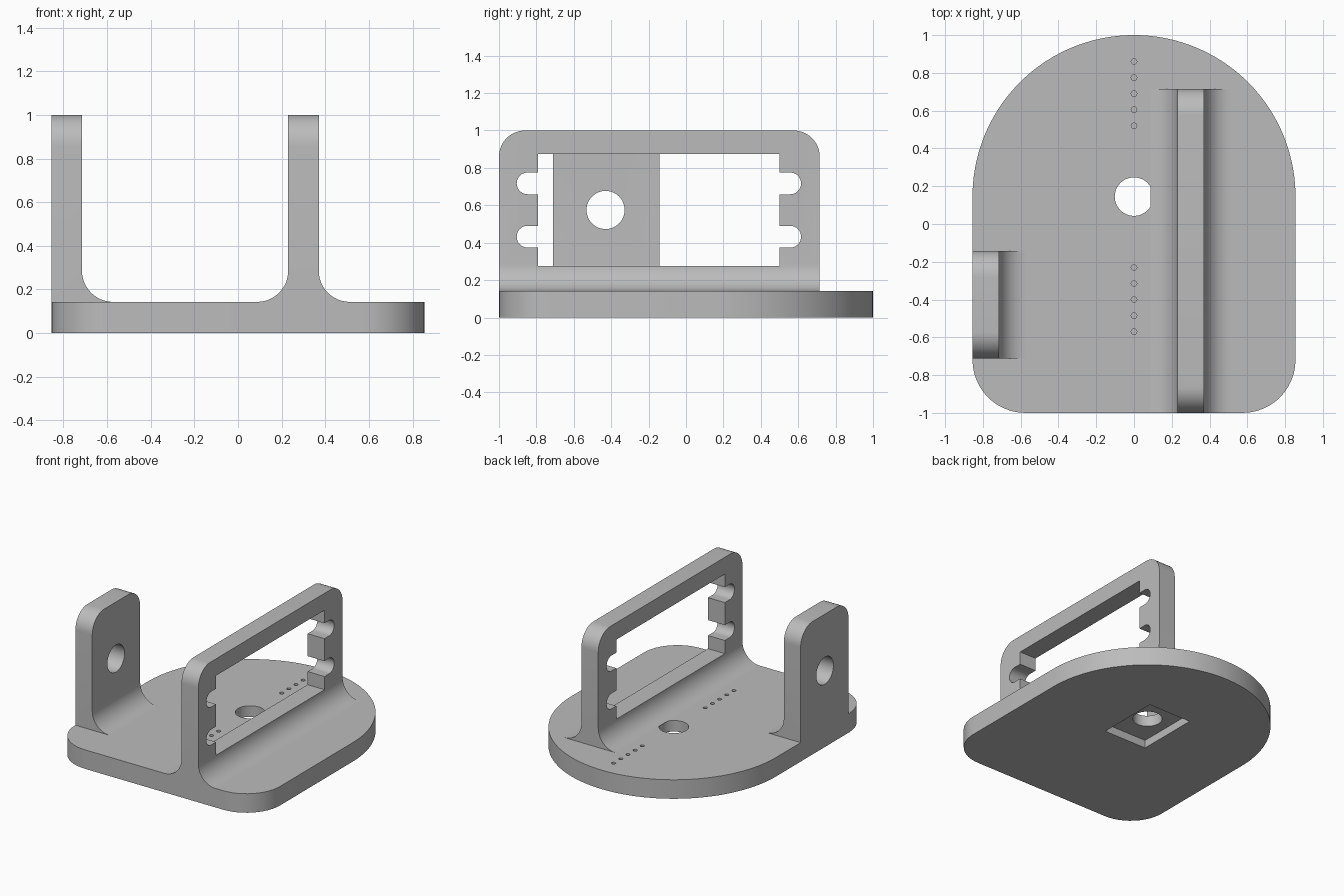
import bpy, bmesh
from math import sin, cos, pi, radians

cube = bpy.data.objects.get("Cube")
if cube:
    bpy.data.objects.remove(cube)

grey = bpy.data.materials.new("plain grey")
grey.use_nodes = True
COLOUR = (0.5, 0.5, 0.5, 1)
grey.diffuse_color = COLOUR
grey.node_tree.nodes["Principled BSDF"].inputs["Base Color"].default_value = COLOUR

THICK = 0.143      # base thickness, also the fillet radius
HALF = 0.855       # half width of the base
HUB = 0.145        # y of the centre hole


def circle(u, v, r, start=0.0, sweep=2 * pi, n=48):
    count = n if sweep >= 2 * pi else n + 1
    return [(u + r * cos(start + sweep * i / n), v + r * sin(start + sweep * i / n))
            for i in range(count)]


def rounded(corners, steps=12):
    """Outline from (u, v[, radius]) corners; right-angled corners are rounded."""
    out = []
    for i, c in enumerate(corners):
        u, v, r = (*c, 0)[:3]
        if not r:
            out.append((u, v))
            continue
        dirs = []
        for q in (corners[i - 1], corners[(i + 1) % len(corners)]):
            du, dv = q[0] - u, q[1] - v
            length = (du * du + dv * dv) ** 0.5
            dirs.append((du / length, dv / length))
        (au, av), (bu, bv) = dirs
        cu, cv = u + r * (au + bu), v + r * (av + bv)
        for k in range(steps + 1):
            t = pi / 2 * k / steps
            out.append((cu - r * (bu * cos(t) + au * sin(t)),
                        cv - r * (bv * cos(t) + av * sin(t))))
    return out


def rect(u0, u1, v0, v1, top=0.0, left=0.0, right=0.0):
    return rounded([(u0, v0, left), (u1, v0, right),
                    (u1, v1, top or right), (u0, v1, top or left)])


def prism(name, outline, axis, lo, hi):
    """Extrude a 2D outline along an axis from lo to hi."""
    place = {"x": lambda u, v: (lo, u, v), "y": lambda u, v: (u, lo, v),
             "z": lambda u, v: (u, v, lo)}[axis]
    bm = bmesh.new()
    bm.faces.new([bm.verts.new(place(u, v)) for u, v in outline])
    bmesh.ops.remove_doubles(bm, verts=bm.verts, dist=0.0005)
    moved = bmesh.ops.extrude_face_region(bm, geom=bm.faces[:])["geom"]
    shift = [hi - lo if a == axis else 0 for a in "xyz"]
    bmesh.ops.translate(bm, vec=shift,
                        verts=[g for g in moved if isinstance(g, bmesh.types.BMVert)])
    bmesh.ops.recalc_face_normals(bm, faces=bm.faces)
    mesh = bpy.data.meshes.new(name)
    bm.to_mesh(mesh)
    bm.free()
    mesh.materials.append(grey)
    obj = bpy.data.objects.new(name, mesh)
    bpy.context.collection.objects.link(obj)
    return obj


def activate(obj):
    bpy.ops.object.select_all(action="DESELECT")
    obj.select_set(True)
    bpy.context.view_layer.objects.active = obj


def combine(obj, tool, operation="DIFFERENCE"):
    activate(obj)
    mod = obj.modifiers.new("cut", "BOOLEAN")
    mod.operation, mod.object, mod.solver = operation, tool, "EXACT"
    bpy.ops.object.modifier_apply(modifier=mod.name)
    bpy.data.objects.remove(tool)


# Base plate: round back, rounded front corners
base = prism("base_plate",
             rounded(circle(0, HUB, HALF, 0, pi, 72) + [(-HALF, -1, 0.28), (HALF, -1, 0.28)]),
             "z", 0, THICK)
combine(base, prism("pocket", rect(-0.18, 0.18, HUB - 0.24, HUB + 0.24), "z", -0.1, 0.06))
combine(base, prism("centre_hole", circle(0, HUB, 0.102), "z", -0.1, 0.3))

# Two rows of small blind holes along the centre line
for first in (0.52, -0.57):
    for i in range(5):
        combine(base, prism("pin_hole", circle(0, first + 0.085 * i, 0.015, n=16), "z", 0.08, 0.3))

# Long frame: upright with a fillet on both sides, trimmed to a rounded outline
frame = prism("long_frame", rounded([
    (0.23 - THICK, THICK), (0.23, THICK, THICK), (0.23, 1.2), (0.37, 1.2),
    (0.37, THICK, THICK), (0.37 + THICK, THICK)]), "y", -1.2, 1.2)
combine(frame, prism("outline", rect(-1, 0.715, 0, 1, top=0.14), "x", 0, 0.7), "INTERSECT")
combine(frame, prism("opening", rect(-0.79, 0.5, 0.275, 0.873), "x", 0, 0.7))

# Round-ended notches at both ends of the opening
for z in (0.432, 0.717):
    combine(frame, prism("notch", rect(-0.905, 0.615, z - 0.058, z + 0.058,
                                       left=0.0575, right=0.0575), "x", 0, 0.7))

# Short tab with one inner fillet and a round hole
tab = prism("short_tab", rounded([
    (-HALF, THICK), (-HALF, 1.2), (-0.715, 1.2), (-0.715, THICK, THICK),
    (-0.715 + THICK, THICK)]), "y", -0.9, 0.1)
combine(tab, prism("outline", rect(-0.712, -0.142, 0, 1, top=0.14), "x", -1, 0), "INTERSECT")
combine(tab, prism("tab_hole", circle(-0.43, 0.575, 0.102), "x", -1, 0))

for part in (base, frame, tab):
    activate(part)
    bpy.ops.object.shade_smooth_by_angle(angle=radians(30))
